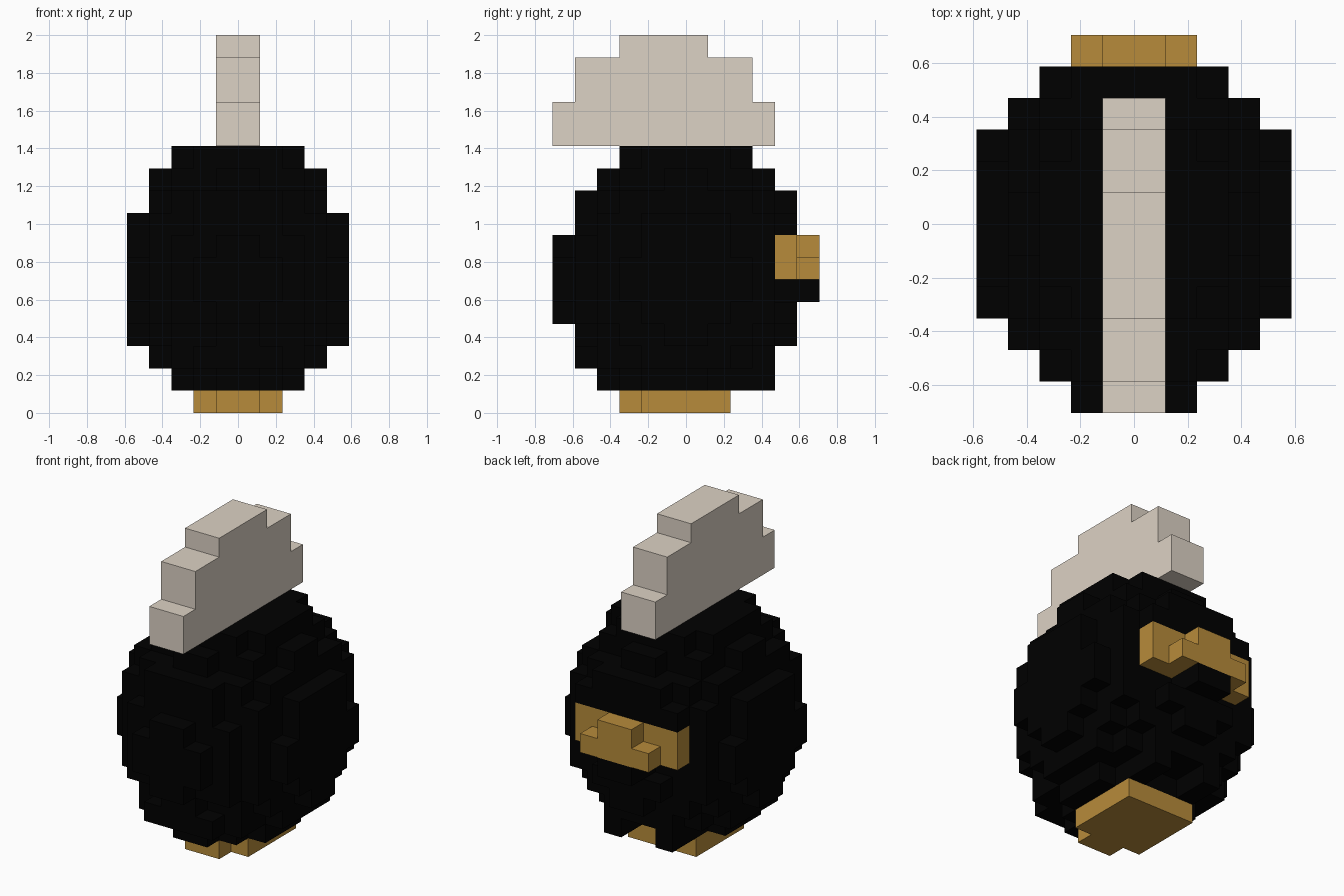
import bpy, bmesh
from mathutils import Vector

old = bpy.data.objects.get("Cube")
if old:
    bpy.data.objects.remove(old, do_unlink=True)

U = 2 / 17  # edge of one block


def material(name, rgb):
    m = bpy.data.materials.new(name)
    m.use_nodes = True
    m.diffuse_color = (*rgb, 1)
    m.node_tree.nodes["Principled BSDF"].inputs["Base Color"].default_value = (*rgb, 1)
    return m


BLACK = material("black", (0, 0, 0))
GOLD = material("ochre gold", (0.475, 0.26, 0.043))
CREAM = material("pale stone", (0.72, 0.645, 0.555))


def box(x0, x1, y0, y1, z0, z1):
    return {(x, y, z) for x in range(x0, x1) for y in range(y0, y1) for z in range(z0, z1)}


def build(name, blocks, mat):
    """Skin a set of blocks with outer faces only, then merge flat areas."""
    bm = bmesh.new()
    for b in blocks:
        centre = Vector(b) + Vector((0.5, 0.5, 0.5))
        for axis in range(3):
            for sign in (-1, 1):
                n = Vector((0, 0, 0))
                n[axis] = sign
                if tuple(int(b[i] + n[i]) for i in range(3)) in blocks:
                    continue
                u = Vector((0, 0, 0))
                u[(axis + 1) % 3] = 0.5
                v = n.cross(u)
                corners = (-u - v, u - v, u + v, v - u)
                bm.faces.new([bm.verts.new((centre + n * 0.5 + c) * U) for c in corners])
    bmesh.ops.remove_doubles(bm, verts=bm.verts, dist=U / 100)
    bmesh.ops.dissolve_limit(bm, angle_limit=0.01, verts=bm.verts, edges=bm.edges)
    bmesh.ops.triangulate(bm, faces=[f for f in bm.faces if len(f.verts) > 4])
    mesh = bpy.data.meshes.new(name)
    bm.to_mesh(mesh)
    bm.free()
    mesh.materials.append(mat)
    bpy.context.collection.objects.link(bpy.data.objects.new(name, mesh))


# Egg-shaped mass: half width, front depth and back depth of each layer
layers = [(3, 4, 2), (4, 5, 4), (4.6, 4.7, 4.7), (5, 5.7, 5), (5, 6, 6), (5, 6, 6),
          (5, 5.7, 5.7), (5, 5, 5.4), (4.2, 5, 5), (3.6, 3.6, 3.6), (3, 3, 3)]
egg = set()
for z, (w, front, back) in enumerate(layers, start=1):
    for x, y, _ in box(-5, 5, -6, 6, 0, 1):
        depth = front if y < 0 else back
        if ((x + 0.5) / w) ** 2 + ((y + 0.5) / depth) ** 2 <= 1:
            egg.add((x, y, z))

# Recess below the beak with a narrow bump in it, and the two feet
egg -= box(-5, 5, 4, 6, 5, 6)
egg |= box(-1, 1, 4, 6, 5, 6)
for x in (-2, 1):
    egg |= box(x, x + 1, 2, 4, 1, 2)

# Beak band is the rear part of two middle layers
beak = {b for b in egg if b[1] >= 4 and b[2] in (6, 7)}
build("body", egg - beak, BLACK)
build("beak", beak, GOLD)

# Base plate
build("base", box(-2, 2, -2, 2, 0, 1) | box(-1, 1, -3, -2, 0, 1), GOLD)

# Stepped crest
build("crest", box(-1, 1, -6, 4, 12, 14) | box(-1, 1, -5, 3, 14, 16)
      | box(-1, 1, -3, 1, 16, 17), CREAM)
